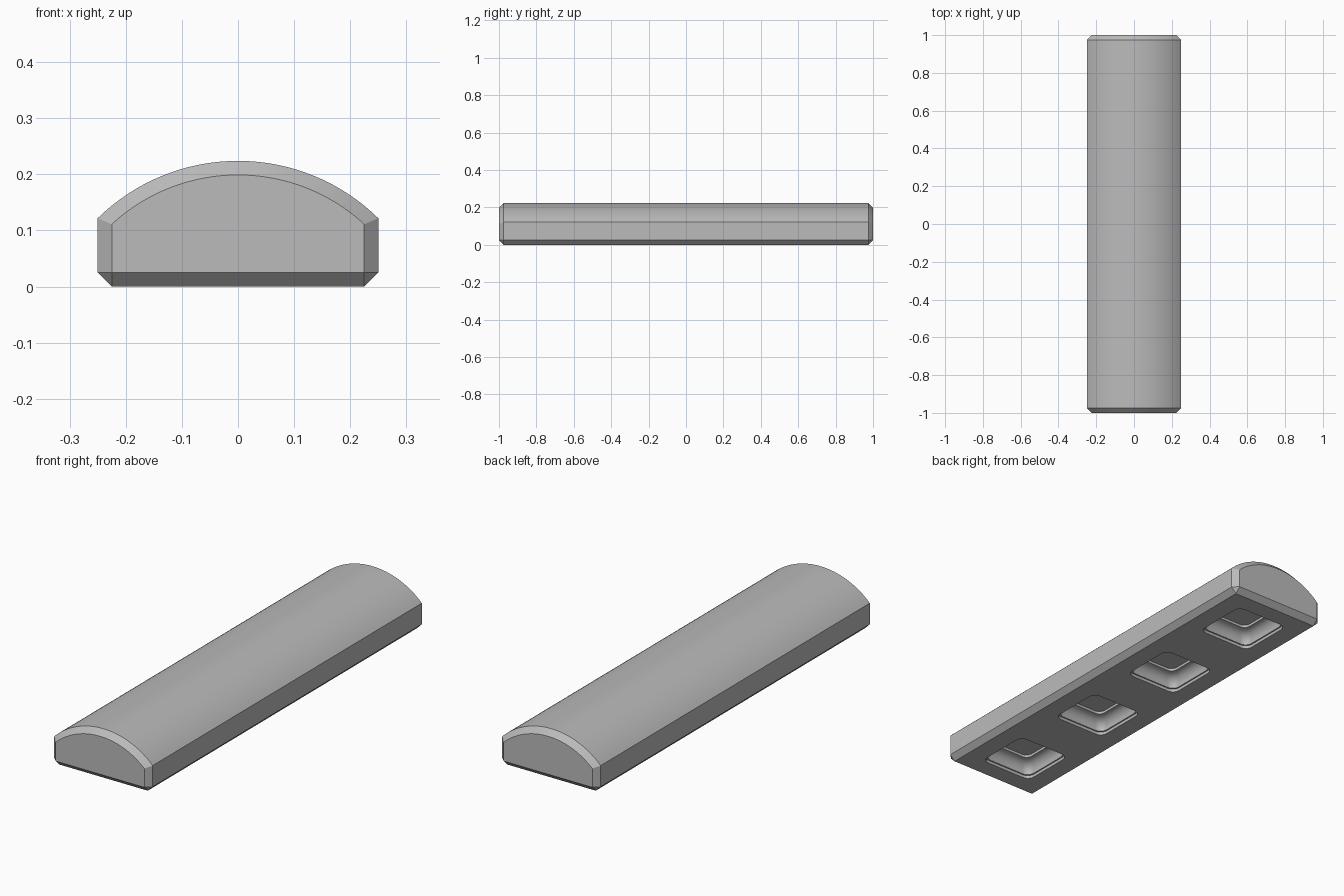
import bpy, bmesh, math
from mathutils import Vector

if "Cube" in bpy.data.objects:
    bpy.data.objects.remove(bpy.data.objects["Cube"])

grey = bpy.data.materials.new("satin grey")
grey.diffuse_color = (0.5, 0.5, 0.5, 1)
grey.use_nodes = True
grey.node_tree.nodes["Principled BSDF"].inputs["Base Color"].default_value = grey.diffuse_color

CHAMFER = 0.025
HALF_W, HALF_L = 0.25, 1.0
CENTRES = (-0.755, -0.25, 0.25, 0.755)   # lamp positions along y
HOLE, HOLE_R = 0.135, 0.035


def finish(bm, name):
    mesh = bpy.data.meshes.new(name)
    bm.to_mesh(mesh)
    bm.free()
    mesh.materials.append(grey)
    obj = bpy.data.objects.new(name, mesh)
    bpy.context.collection.objects.link(obj)
    bpy.ops.object.select_all(action='DESELECT')
    obj.select_set(True)
    bpy.context.view_layer.objects.active = obj
    bpy.ops.object.shade_smooth_by_angle(angle=math.radians(30))
    return obj


def rounded_square(bm, cy, z, half, r, n=6):
    """Ring of vertices around a rounded square."""
    ring = []
    for q in range(4):
        mid = math.radians(45 + 90 * q)
        cx = math.copysign(half - r, math.cos(mid))
        oy = math.copysign(half - r, math.sin(mid))
        for i in range(n + 1):
            a = math.radians(90 * q + 90 * i / n)
            ring.append(bm.verts.new((cx + r * math.cos(a), cy + oy + r * math.sin(a), z)))
    return ring


def bridge(bm, a, b):
    for i in range(len(a)):
        j = (i + 1) % len(a)
        bm.faces.new((a[i], a[j], b[j], b[i]))


def loop_edges(bm, ring):
    return [bm.edges.new((v, ring[(i + 1) % len(ring)])) for i, v in enumerate(ring)]


def arc(half_w, radius, centre_z, n=32):
    top = math.asin(half_w / radius)
    return [(radius * math.sin(t), centre_z + radius * math.cos(t))
            for t in (top - 2 * top * i / n for i in range(n + 1))]


# Housing: domed section with chamfered ends and bottom edges
bm = bmesh.new()
R = 0.357
CZ = 0.224 - R
w = HALF_W - CHAMFER
outer = [(w, 0), (HALF_W, CHAMFER)] + arc(HALF_W, R, CZ) + [(-HALF_W, CHAMFER), (-w, 0)]
inner = [(w, CHAMFER), (w, CHAMFER)] + arc(w, R - CHAMFER, CZ) + [(-w, CHAMFER), (-w, CHAMFER)]
rings = [[bm.verts.new((x, y, z)) for x, z in profile]
         for profile, y in ((inner, -HALF_L), (outer, CHAMFER - HALF_L),
                            (outer, HALF_L - CHAMFER), (inner, HALF_L))]
for a, b in zip(rings, rings[1:]):
    for i in range(len(a) - 1):
        bm.faces.new((a[i], a[i + 1], b[i + 1], b[i]))
for a, b in ((rings[0], rings[1]), (rings[3], rings[2])):
    bm.faces.new((a[0], a[-1], b[-1], b[0]))     # bottom chamfer at the ends
    bm.faces.new(a[1:-1])                        # end cap
bmesh.ops.remove_doubles(bm, verts=bm.verts[:], dist=1e-5)

# Bottom plate with four rounded openings
edges = [e for e in bm.edges if e.is_boundary]
for cy in CENTRES:
    edges += loop_edges(bm, rounded_square(bm, cy, 0, HOLE, HOLE_R))
bmesh.ops.triangle_fill(bm, use_beauty=True, edges=edges, normal=Vector((0, 0, -1)))
bmesh.ops.recalc_face_normals(bm, faces=bm.faces[:])
for f in bm.faces:
    if f.calc_center_median().z < 0.001 and f.normal.z > 0:
        f.normal_flip()
finish(bm, "housing")

# Reflector cups: straight lip, ledge, curved taper, raised inner step, lens
for k, cy in enumerate(CENTRES):
    bm = bmesh.new()
    section = [(0, HOLE, HOLE_R), (0.014, HOLE, HOLE_R), (0.014, HOLE - 0.006, HOLE_R)]
    for i in range(1, 7):
        t = i / 6
        section.append((0.014 + 0.052 * math.sin(t * math.pi / 2),
                        HOLE - 0.006 - 0.042 * (1 - math.cos(t * math.pi / 2)), 0.035))
    section += [(0.066, 0.082, 0.03), (0.078, 0.082, 0.03)]
    cup = [rounded_square(bm, cy, z, h, r) for z, h, r in section]
    for a, b in zip(cup, cup[1:]):
        bridge(bm, a, b)
    bm.faces.new(cup[-1])
    bm.normal_update()
    eye = Vector((0, cy, -0.3))
    for f in bm.faces:
        if f.normal.dot(eye - f.calc_center_median()) < 0:
            f.normal_flip()
    finish(bm, f"reflector_{k + 1}")
